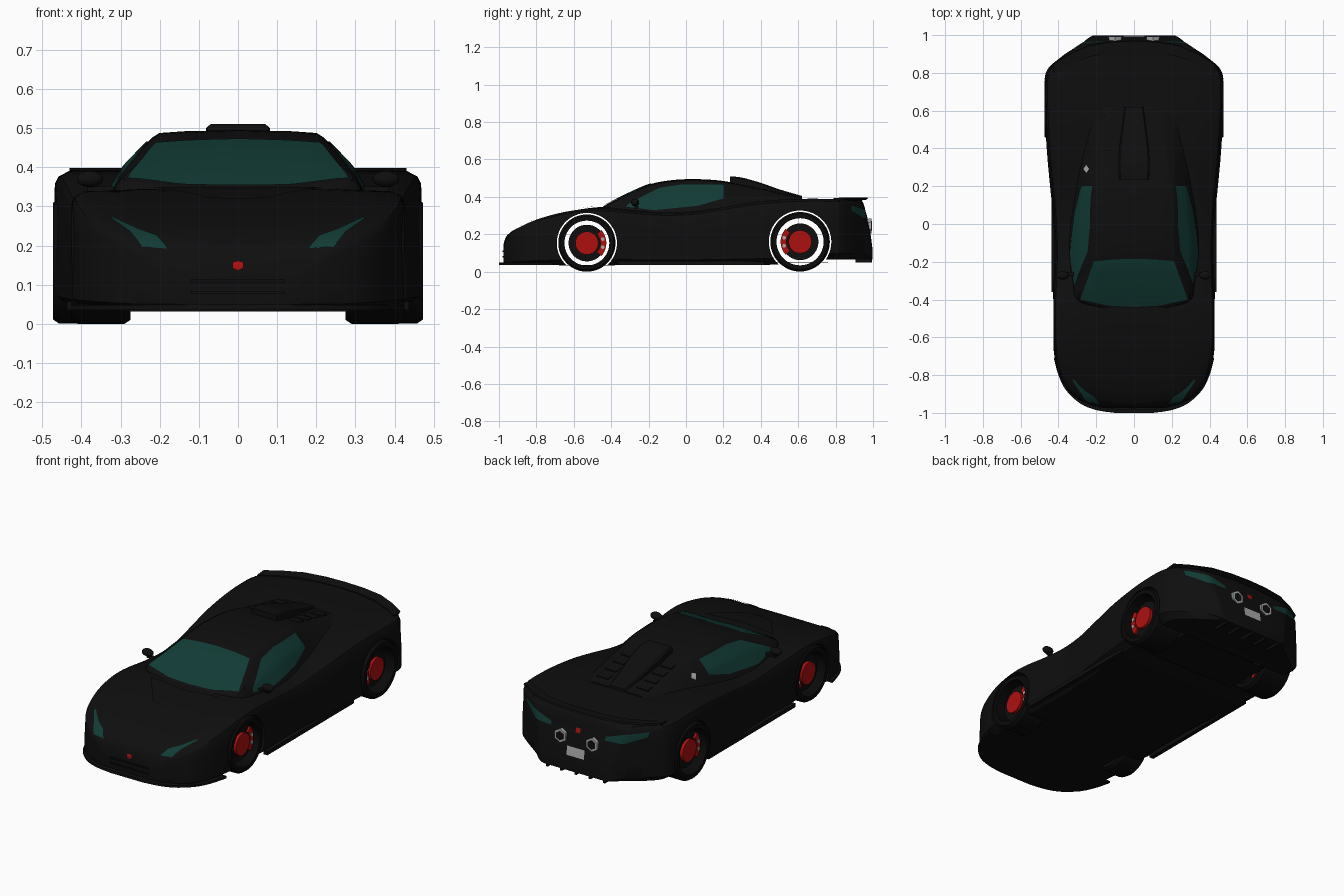
import bpy, bmesh, math
from mathutils import Vector
from mathutils.bvhtree import BVHTree

if "Cube" in bpy.data.objects:
    bpy.data.objects.remove(bpy.data.objects["Cube"])


def material(name, rgb):
    m = bpy.data.materials.new(name)
    m.diffuse_color = (*rgb, 1)
    m.use_nodes = True
    m.node_tree.nodes["Principled BSDF"].inputs["Base Color"].default_value = m.diffuse_color
    return m


BLACK = material("body_black", (0.0045, 0.0045, 0.0045))
RUBBER = material("tyre_black", (0.003, 0.003, 0.003))
GLASS = material("teal_glass", (0.006, 0.044, 0.036))
RED = material("red", (0.42, 0.005, 0.005))
GREY = material("grey_metal", (0.4, 0.4, 0.4))


def finish(name, bm, mat, fix=True):
    if fix:
        bmesh.ops.recalc_face_normals(bm, faces=bm.faces[:])
    me = bpy.data.meshes.new(name)
    bm.to_mesh(me)
    bm.free()
    me.materials.append(mat)
    ob = bpy.data.objects.new(name, me)
    bpy.context.collection.objects.link(ob)
    return ob


def smooth_rows(rows, steps):
    """Catmull-Rom interpolation through rows of numbers."""
    out = []
    for i in range(len(rows) - 1):
        a, b, c, d = rows[max(i - 1, 0)], rows[i], rows[i + 1], rows[min(i + 2, len(rows) - 1)]
        for k in range(steps):
            t = k / steps
            out.append([0.5 * (2 * q + (r - p) * t + (2 * p - 5 * q + 4 * r - s) * t * t
                               + (3 * q - p - 3 * r + s) * t ** 3) for p, q, r, s in zip(a, b, c, d)])
    return out + [list(rows[-1])]


def loft(name, rows, section, mat, steps=4):
    """Loft mirrored half sections along y."""
    bm = bmesh.new()
    rings = []
    for row in smooth_rows(rows, steps):
        half = section(*row[1:])
        full = half + [(-x, z) for x, z in half[-2:0:-1]]
        rings.append([bm.verts.new((x, row[0], z)) for x, z in full])
    n = len(rings[0])
    for a, b in zip(rings, rings[1:]):
        for i in range(n):
            bm.faces.new((a[i], a[(i + 1) % n], b[(i + 1) % n], b[i]))
    bm.faces.new(rings[0])
    bm.faces.new(rings[-1])
    return finish(name, bm, mat)


def box(name, centre, size, mat, rot_x=0):
    bm = bmesh.new()
    bmesh.ops.create_cube(bm, size=1)
    for v in bm.verts:
        v.co = Vector(v.co) * Vector(size)
    ob = finish(name, bm, mat)
    ob.location = centre
    ob.rotation_euler.x = rot_x
    return ob


def cylinder(name, centre, r, depth, axis, mat, sides=40, r2=None):
    bm = bmesh.new()
    bmesh.ops.create_cone(bm, cap_ends=True, segments=sides, radius1=r,
                          radius2=r if r2 is None else r2, depth=depth)
    ob = finish(name, bm, mat)
    ob.rotation_euler = (0, math.pi / 2, 0) if axis == "x" else (-math.pi / 2, 0, 0)
    ob.location = centre
    return ob


def lathe(name, profile, centre, mat, a0=0, a1=360, steps=48):
    """Revolve a closed (radius, x) profile about the x axis."""
    bm = bmesh.new()
    whole = a1 - a0 == 360
    rings = []
    for k in range(steps if whole else steps + 1):
        a = math.radians(a0 + (a1 - a0) * k / steps)
        rings.append([bm.verts.new((x, r * math.cos(a), r * math.sin(a))) for r, x in profile])
    n = len(profile)
    pairs = list(zip(rings, rings[1:] + rings[:1])) if whole else list(zip(rings, rings[1:]))
    for a, b in pairs:
        for i in range(n):
            bm.faces.new((a[i], a[(i + 1) % n], b[(i + 1) % n], b[i]))
    if not whole:
        bm.faces.new(rings[0])
        bm.faces.new(rings[-1])
    ob = finish(name, bm, mat)
    ob.location = centre
    return ob


def body_section(w, zb, zs, zt):
    h = zs - zb
    return [(0, zb), (.9 * w, zb), (w, zb + .1 * h), (1.003 * w, zb + .35 * h), (.99 * w, zb + .65 * h),
            (.985 * w, zb + .9 * h), (.965 * w, zb + .96 * h), (.91 * w, zs),
            (.6 * w, (zs + 2 * zt) / 3), (.3 * w, zt), (0, zt)]


def cabin_section(wb, zb, wt, zt):
    h = zt - zb
    return [(0, zb), (wb, zb), (wb * .52 + wt * .48 + .008, zb + .52 * h), (wt + .006, zb + .9 * h),
            (wt - .012, zb + .96 * h), (.65 * wt, zt - .003), (0, zt)]


def slab(thick):
    return lambda w, z: [(0, z - thick), (w, z - thick), (w, z - .15 * thick), (.9 * w, z), (0, z)]


# Main body shell: y, half width, bottom, shoulder height, centre height
body = loft("body", [
    (-.975, .16, .035, .12, .15), (-.96, .22, .035, .17, .19), (-.93, .29, .035, .21, .215),
    (-.88, .35, .035, .243, .243), (-.8, .395, .035, .278, .275), (-.7, .42, .035, .308, .305),
    (-.6, .43, .035, .328, .327), (-.5, .432, .035, .338, .342), (-.4, .43, .035, .335, .347),
    (-.25, .422, .035, .32, .335), (-.1, .42, .035, .312, .33), (.05, .428, .035, .32, .33),
    (.2, .443, .035, .345, .345), (.35, .457, .035, .37, .37), (.5, .467, .04, .385, .385),
    (.65, .474, .06, .39, .39), (.8, .466, .065, .388, .388), (.88, .39, .065, .38, .385),
    (.94, .30, .065, .36, .38), (.965, .265, .065, .28, .30), (.985, .24, .065, .2, .21),
    (.998, .215, .065, .11, .115)], body_section, BLACK)

# Wheel arches cut through the shell
WHEELS = [("front", -.53, .153, .153, .275, .425), ("rear", .61, .16, .159, .29, .473)]
for label, y, z, r, x0, x1 in WHEELS:
    cutter = cylinder("arch_cutter", (0, y, z), r + .008, 1.4, "x", BLACK, 64)
    mod = body.modifiers.new("arch", "BOOLEAN")
    mod.object, mod.operation, mod.solver = cutter, "DIFFERENCE", "EXACT"
    bpy.context.view_layer.objects.active = body
    bpy.ops.object.modifier_apply(modifier="arch")
    bpy.data.objects.remove(cutter)
    box(label + "_floor", (0, y, .034 if y < 0 else .05), (.56, .3, .004), BLACK)

# Cabin and fastback: y, base half width, base z, roof half width, roof z
cabin = loft("cabin", [
    (-.445, .20, .33, .15, .347), (-.40, .305, .32, .285, .372), (-.30, .335, .31, .25, .422),
    (-.19, .345, .31, .222, .468), (-.08, .345, .31, .215, .489), (.05, .335, .31, .212, .495),
    (.2, .31, .33, .205, .485), (.35, .29, .345, .18, .455), (.5, .27, .35, .165, .423),
    (.62, .25, .35, .15, .398)], cabin_section, BLACK)

# Roof air scoop, front splitter
loft("roof_scoop", [(.235, .078, .51), (.3, .082, .503), (.4, .078, .475), (.5, .065, .44), (.62, .05, .405)],
     slab(.045), BLACK)
loft("front_splitter", [(-1, .1, .05), (-.985, .2, .05), (-.95, .285, .05), (-.88, .36, .05),
                        (-.8, .4, .05), (-.71, .425, .05)], slab(.015), BLACK)

bpy.context.view_layer.update()
deps = bpy.context.evaluated_depsgraph_get()
TREE = {o: BVHTree.FromObject(o, deps) for o in (body, cabin)}
RAYS = {"top": (lambda u, v: (u, v, 2), (0, 0, -1)), "front": (lambda u, v: (u, -2, v), (0, 1, 0)),
        "back": (lambda u, v: (u, 2, v), (0, -1, 0)), "side": (lambda u, v: (2, u, v), (-1, 0, 0))}


def along(line, t):
    f = t * (len(line) - 1)
    i = min(int(f), len(line) - 2)
    return Vector(line[i]).lerp(Vector(line[i + 1]), f - i)


def plate(name, target, view, lower, upper, mat, mirror=False, lift=.004, nu=18, nv=8):
    """Thin plate between two 2D lines, projected on to a target surface."""
    start, d = RAYS[view]
    d = Vector(d)
    for s in ((1, -1) if mirror else (1,)):
        bm = bmesh.new()
        grid = []
        for j in range(nv + 1):
            row = []
            for i in range(nu + 1):
                p = along(lower, i / nu).lerp(along(upper, i / nu), j / nv)
                o = Vector(start(p.x, p.y))
                hit, nor = TREE[target].ray_cast(o, d)[:2]
                if hit is None:
                    hit, nor = TREE[target].find_nearest(o + d * 1.6)[:2]
                q = hit + nor * lift
                row.append(bm.verts.new((q.x * s, q.y, q.z)))
            grid.append(row)
        for j in range(nv):
            for i in range(nu):
                bm.faces.new((grid[j][i], grid[j][i + 1], grid[j + 1][i + 1], grid[j + 1][i]))
        bm.normal_update()
        out = -Vector((d.x * s, d.y, d.z))
        if sum((f.normal * f.calc_area() for f in bm.faces), Vector()).dot(out) < 0:
            bmesh.ops.reverse_faces(bm, faces=bm.faces[:])
        finish(name, bm, mat, fix=False)


# Windows
plate("windscreen", cabin, "top", [(-.283, -.398), (-.14, -.43), (0, -.438), (.14, -.43), (.283, -.398)],
      [(-.21, -.195), (-.1, -.186), (0, -.184), (.1, -.186), (.21, -.195)], GLASS)
plate("side_window", cabin, "side", [(-.32, .345), (-.17, .327), (.06, .35), (.2, .39)],
      [(-.31, .36), (-.14, .447), (-.02, .464), (.2, .462)], GLASS, True)

# Lights, number plate, badges, filler cap
plate("headlight", body, "front", [(.18, .19), (.245, .195), (.275, .232), (.325, .267)],
      [(.182, .195), (.208, .224), (.255, .24), (.32, .27)], GLASS, True)
plate("tail_light", body, "back", [(.17, .28), (.28, .285), (.38, .325)],
      [(.17, .30), (.28, .335), (.385, .352)], GLASS, True)
plate("number_plate", body, "back", [(-.055, .15), (.055, .15)], [(-.055, .2), (.055, .2)], GREY)
plate("front_badge", body, "front", [(-.014, .142), (0, .136), (.014, .142)],
      [(-.014, .156), (0, .16), (.014, .156)], RED)
plate("rear_badge", body, "back", [(-.014, .28), (.014, .28)], [(-.014, .305), (.014, .305)], RED)
plate("filler_cap", cabin, "top", [(-.264, .29), (-.25, .27), (-.236, .29)],
      [(-.264, .292), (-.25, .312), (-.236, .292)], GREY)

# Raised bonnet panel
plate("bonnet_vent", body, "top", [(-.08, -.65), (0, -.67), (.08, -.65)],
      [(-.22, -.47), (0, -.5), (.22, -.47)], BLACK, lift=.006)

# Bumper grille bars
for z in (.08, .11):
    box("grille_bar", (0, -.972, z), (.24, .02, .008), BLACK)

for s in (1, -1):
    # Door mirrors, side skirts, engine slats, exhausts
    box("mirror_stalk", (s * .35, -.265, .345), (.07, .02, .012), BLACK)
    bm = bmesh.new()
    bmesh.ops.create_uvsphere(bm, u_segments=20, v_segments=12, radius=1)
    mirror = finish("door_mirror", bm, BLACK)
    mirror.location, mirror.scale = (s * .378, -.272, .37), (.034, .022, .021)
    box("side_skirt", (s * .425, .03, .046), (.025, .78, .022), BLACK)
    for k in range(4):
        y = .34 + .07 * k
        hit = TREE[cabin].ray_cast(Vector((s * .125, y, 2)), Vector((0, 0, -1)))[0]
        box("engine_slat", (s * .125, y, hit.z), (.07, .045, .008), BLACK, -.1)
    cylinder("exhaust", (s * .1, .967, .245), .034, .05, "y", GREY, 6, .04)
    cylinder("exhaust_bore", (s * .1, .993, .245), .026, .004, "y", BLACK, 6)

    # Wheels: open tyre ring, brake disc, red hub and calliper
    for label, y, z, r, x0, x1 in WHEELS:
        a, b = (x0, x1) if s > 0 else (-x1, -x0)
        lathe(label + "_tyre", [(r - .033, a), (r - .01, a), (r, a + .015), (r, b - .015),
                                (r - .01, b), (r - .033, b)], (0, y, z), RUBBER)
        xm = s * (x1 - .05)
        cylinder(label + "_brake_disc", (xm, y, z), .098, .02, "x", BLACK)
        cylinder(label + "_hub", (xm + s * .012, y, z), .062, .03, "x", RED, 24)
        mid = 0 if y < 0 else 180
        lathe(label + "_calliper", [(.072, xm - .022), (.104, xm - .022), (.104, xm + .022), (.072, xm + .022)],
              (0, y, z), RED, mid - 42, mid + 42, 14)
        for t in (-14, 14):
            q = math.radians(mid + t)
            cylinder(label + "_calliper_bolt", (xm + s * .023, y + .088 * math.cos(q), z + .088 * math.sin(q)),
                     .01, .006, "x", GREY, 10)

# Rear diffuser fins
for x in (-.18, -.09, 0, .09, .18):
    box("diffuser_fin", (x, .95, .075), (.012, .09, .05), BLACK)

# Rear wing following the tail outline
bm = bmesh.new()
rings = []
line = [(-.43, .835), (-.35, .885), (-.24, .935), (-.12, .955), (0, .96)]
for x, y in line + [(-x, y) for x, y in line[-2::-1]]:
    rings.append([bm.verts.new((x, y + dy, z)) for dy, z in
                  ((-.05, .378), (.0, .384), (.012, .39), (.008, .398), (-.05, .392))])
for p, q in zip(rings, rings[1:]):
    for i in range(5):
        bm.faces.new((p[i], p[(i + 1) % 5], q[(i + 1) % 5], q[i]))
bm.faces.new(rings[0])
bm.faces.new(rings[-1])
finish("rear_wing", bm, BLACK)

# Smooth shading with sharp edges kept
bpy.ops.object.select_all(action="SELECT")
bpy.context.view_layer.objects.active = body
bpy.ops.object.shade_smooth_by_angle(angle=math.radians(32))
